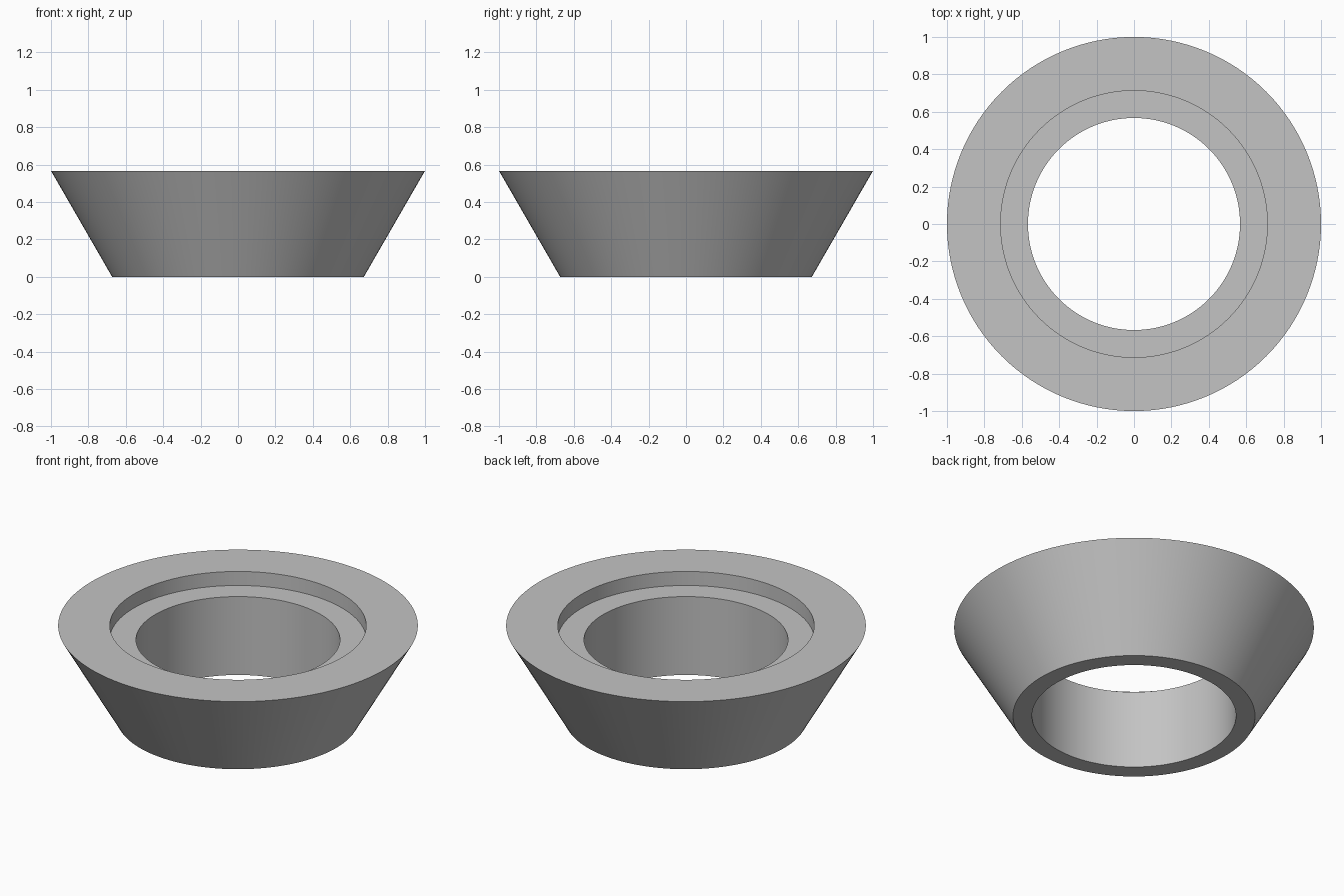
import bpy
import bmesh
import math
from mathutils import Vector

SEGMENTS = 128

cube = bpy.data.objects.get("Cube")
if cube:
    bpy.data.objects.remove(cube, do_unlink=True)

# Plain grey material
grey = bpy.data.materials.new("plain_grey")
grey.use_nodes = True
colour = (0.55, 0.55, 0.55, 1.0)
grey.diffuse_color = colour
grey.node_tree.nodes["Principled BSDF"].inputs["Base Color"].default_value = colour

# Closed cross-section (radius, height): conical outside, stepped bore inside
height = 0.567
bore, recess, floor = 0.567, 0.713, height - 0.086
profile = [
    (bore, 0), (0.673, 0), (1, height),
    (recess, height), (recess, floor), (bore, floor),
]

# Revolve the section into a solid ring
bm = bmesh.new()
verts = [bm.verts.new((r, 0, z)) for r, z in profile]
edges = [bm.edges.new((a, b)) for a, b in zip(verts, verts[1:] + verts[:1])]
bmesh.ops.spin(bm, geom=verts + edges, cent=Vector(), axis=Vector((0, 0, 1)),
               angle=math.tau, steps=SEGMENTS, use_merge=False)
bmesh.ops.remove_doubles(bm, verts=bm.verts, dist=0.0001)
bmesh.ops.recalc_face_normals(bm, faces=bm.faces)
mesh = bpy.data.meshes.new("tapered_ring")
bm.to_mesh(mesh)
bm.free()

ring = bpy.data.objects.new("tapered_ring", mesh)
bpy.context.collection.objects.link(ring)
mesh.materials.append(grey)

# Smooth walls with crisp rims
bpy.ops.object.select_all(action="DESELECT")
ring.select_set(True)
bpy.context.view_layer.objects.active = ring
bpy.ops.object.shade_smooth_by_angle(angle=math.radians(30))
